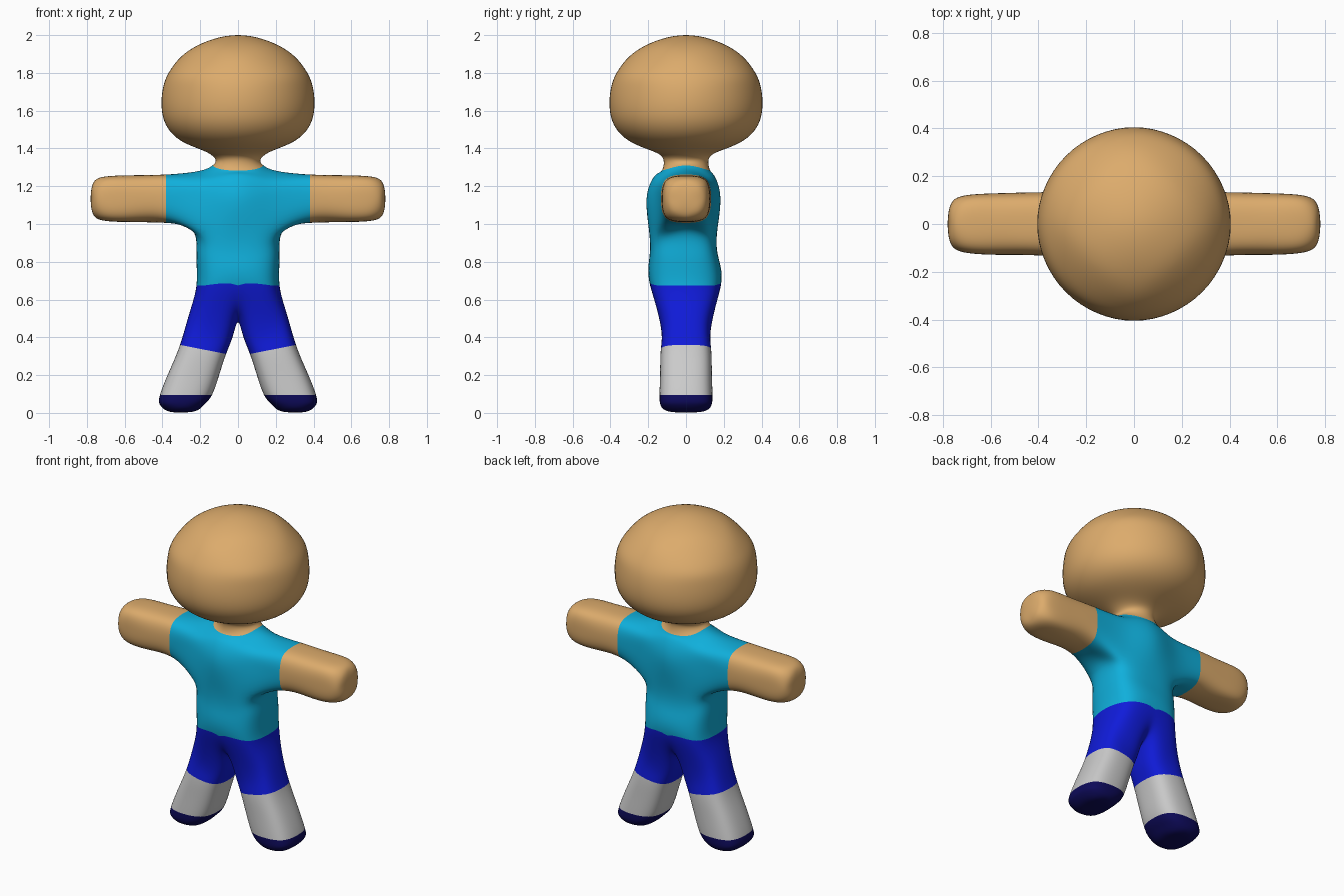
import bpy, bmesh
from mathutils import Vector

if "Cube" in bpy.data.objects:
    bpy.data.objects.remove(bpy.data.objects["Cube"])

SKIN, SHIRT, PANTS, SOCK, SHOE = range(5)
COLOURS = [("skin", (0.72, 0.41, 0.15)), ("shirt", (0.005, 0.43, 0.71)),
           ("trousers", (0.005, 0.011, 0.70)), ("sock", (0.56, 0.56, 0.56)),
           ("shoe", (0.004, 0.003, 0.10))]

bm = bmesh.new()


def vert(x, y, z):
    return bm.verts.new((x, y, z))


def quad(m, *vs):
    bm.faces.new(vs).material_index = m


def bridge(a, b, m, skip=()):
    for i in range(8):
        if i not in skip:
            j = (i + 1) % 8
            quad(m, a[i], a[j], b[j], b[i])


def cap(ring, corner, centre, m):
    # four quads around a centre point, closing an 8-point ring
    c = vert(*centre)
    for k in range(corner, corner + 8, 2):
        quad(m, c, ring[k - 1 if k < 9 else 0], ring[k % 8], ring[(k + 1) % 8])


def trunk_ring(a, f, b, k, zs, zc, zm):
    # half width, front y, back y, corner factor, heights at side/corner/middle
    return [vert(a, 0, zs), vert(k * a, k * b, zc), vert(0, b, zm), vert(-k * a, k * b, zc),
            vert(-a, 0, zs), vert(-k * a, k * f, zc), vert(0, f, zm), vert(k * a, k * f, zc)]


# Torso
hips = trunk_ring(0.22, -0.19, 0.185, 0.80, 0.675, 0.675, 0.675)
waist = trunk_ring(0.22, -0.193, 0.17, 0.80, 0.83, 0.83, 0.83)
armpit = trunk_ring(0.24, -0.195, 0.165, 0.80, 0.965, 0.95, 0.96)
chest = trunk_ring(0.23, -0.208, 0.182, 0.80, 1.135, 1.135, 1.14)
shoulder = trunk_ring(0.21, -0.165, 0.15, 0.80, 1.28, 1.24, 1.255)
collar = trunk_ring(0.135, -0.128, 0.128, 0.74, 1.31, 1.292, 1.283)
sides = (7, 0, 3, 4)
bridge(hips, waist, SHIRT)
bridge(waist, armpit, SHIRT)
bridge(armpit, chest, SHIRT, sides)
bridge(chest, shoulder, SHIRT, sides)
bridge(shoulder, collar, SHIRT)

# Neck and head
prev = collar
for r, z in [(0.12, 1.343), (0.18, 1.387), (0.307, 1.444), (0.395, 1.56),
             (0.397, 1.72), (0.348, 1.83), (0.235, 1.934)]:
    ring = trunk_ring(r, -r, r, 0.707, z, z, z)
    bridge(prev, ring, SKIN)
    prev = ring
cap(prev, 1, (0, 0, 2.0), SKIN)

# Crotch points shared by both legs
crotch = [vert(0, 0.115, 0.535), vert(0, 0, 0.48), vert(0, -0.115, 0.535)]

for s in (1, -1):
    def at(ring, i):
        return ring[i if s > 0 else (4 - i) % 8]

    # Sleeve and arm
    prev = [at(shoulder, 1), at(shoulder, 0), at(shoulder, 7), at(chest, 7),
            at(armpit, 7), at(armpit, 0), at(armpit, 1), at(chest, 1)]
    for x, hy, hz, k, m in [(0.38, 0.133, 0.128, 0.80, SHIRT), (0.56, 0.129, 0.124, 0.80, SKIN),
                            (0.71, 0.119, 0.116, 0.80, SKIN), (0.768, 0.08, 0.08, 0.78, SKIN)]:
        shape = [(k, k), (0, 1), (-k, k), (-1, 0), (-k, -k), (0, -1), (k, -k), (1, 0)]
        ring = [vert(s * x, u * hy, 1.134 + w * hz) for u, w in shape]
        bridge(prev, ring, m)
        prev = ring
    cap(prev, 0, (s * 0.78, 0, 1.134), SKIN)

    # Trouser leg, sock and shoe: outer x/z, inner x/z, half depth, corner factor
    prev = [at(hips, 7), at(hips, 0), at(hips, 1), at(hips, 2)] + crotch + [at(hips, 6)]
    for xo, zo, xi, zi, hy, k, m in [(0.258, 0.525, 0.028, 0.405, 0.134, 0.78, PANTS),
                                     (0.307, 0.36, 0.063, 0.312, 0.133, 0.78, PANTS),
                                     (0.362, 0.225, 0.10, 0.20, 0.137, 0.78, SOCK),
                                     (0.413, 0.095, 0.138, 0.095, 0.14, 0.78, SOCK),
                                     (0.411, 0.04, 0.178, 0.045, 0.135, 0.78, SHOE),
                                     (0.37, 0.009, 0.22, 0.012, 0.10, 0.80, SHOE)]:
        shape = [(k, -k), (1, 0), (k, k), (0, 1), (-k, k), (-1, 0), (-k, -k), (0, -1)]
        ring = [vert(s * ((xo + xi) / 2 + u * (xo - xi) / 2), w * hy,
                     (zo + zi) / 2 + u * (zo - zi) / 2) for u, w in shape]
        bridge(prev, ring, m)
        prev = ring
    cap(prev, 0, (s * 0.295, 0, 0.002), SHOE)

bmesh.ops.delete(bm, geom=[v for v in bm.verts if not v.link_faces], context='VERTS')
bmesh.ops.recalc_face_normals(bm, faces=bm.faces)


# Move the cage so that the subdivided surface passes through the points above
def limit(v):
    n = len(v.link_edges)
    edge = sum((e.other_vert(v).co for e in v.link_edges), Vector())
    diag = Vector()
    for f in v.link_faces:
        vs = list(f.verts)
        diag += vs[(vs.index(v) + 2) % 4].co
    return (v.co * n * n + edge * 4 + diag) / (n * (n + 5))


targets = [(v, v.co.copy()) for v in bm.verts]
for _ in range(40):
    moves = [t - limit(v) for v, t in targets]
    for (v, _t), d in zip(targets, moves):
        v.co += d

for f in bm.faces:
    f.smooth = True
mesh = bpy.data.meshes.new("figure_body")
bm.to_mesh(mesh)
bm.free()
for name, rgb in COLOURS:
    mat = bpy.data.materials.new(name)
    mat.diffuse_color = (*rgb, 1)
    mat.use_nodes = True
    mat.node_tree.nodes["Principled BSDF"].inputs["Base Color"].default_value = mat.diffuse_color
    mesh.materials.append(mat)
body = bpy.data.objects.new("figure_body", mesh)
bpy.context.collection.objects.link(body)
sub = body.modifiers.new("smooth", 'SUBSURF')
sub.levels = sub.render_levels = 3
